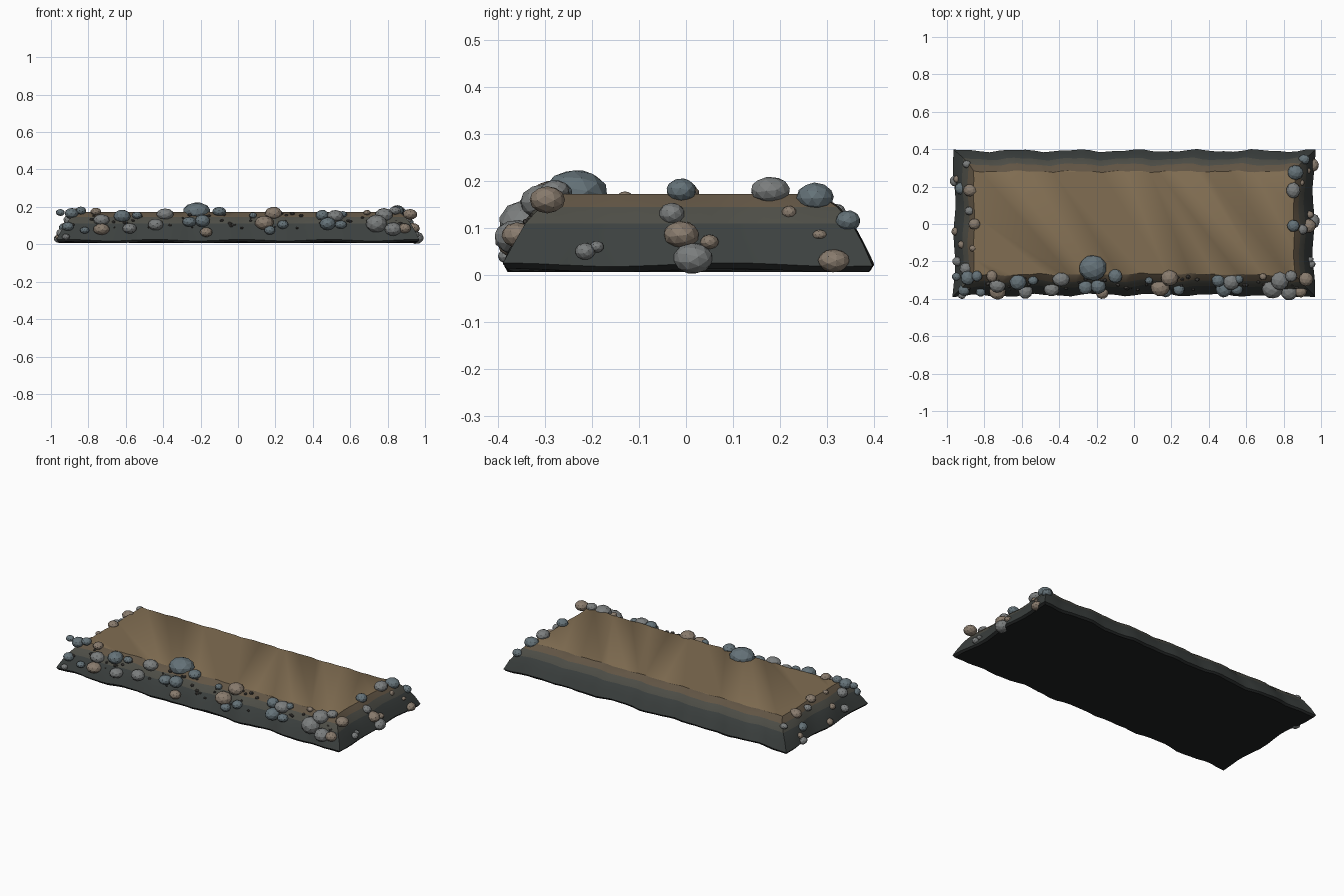
import bpy, bmesh, math, random
from mathutils import Vector, Matrix

if "Cube" in bpy.data.objects:
    bpy.data.objects.remove(bpy.data.objects["Cube"])

random.seed(4)


def material(name, rgb):
    m = bpy.data.materials.new(name)
    m.diffuse_color = (*rgb, 1)
    m.use_nodes = True
    m.node_tree.nodes["Principled BSDF"].inputs["Base Color"].default_value = m.diffuse_color
    return m


soil = [material("underside", (0.015, 0.017, 0.017)),
        material("dark_slate", (0.045, 0.052, 0.05)),
        material("grey_earth", (0.075, 0.075, 0.062)),
        material("dark_earth", (0.12, 0.09, 0.058)),
        material("brown_earth", (0.22, 0.155, 0.085))]
stone = [material("slate_stone", (0.13, 0.17, 0.19)),
         material("tan_stone", (0.25, 0.2, 0.155)),
         material("grey_stone", (0.2, 0.21, 0.21))]
dark_stone = material("dark_pebble", (0.06, 0.055, 0.05))

# Slope profile of the mound: half length, half width, height
PROFILE = [(0.955, 0.378, 0.010), (0.965, 0.386, 0.022), (0.945, 0.366, 0.065),
           (0.918, 0.342, 0.110), (0.890, 0.312, 0.145), (0.860, 0.275, 0.172)]


def slope(z, axis):
    """Half length (axis 0) or half width (axis 1) of the mound at height z."""
    z = min(max(z, PROFILE[1][2]), PROFILE[-1][2])
    for a, b in zip(PROFILE[1:], PROFILE[2:]):
        if z <= b[2]:
            t = (z - a[2]) / (b[2] - a[2])
            return a[axis] + t * (b[axis] - a[axis])


# Mound: stacked wavy rectangular rings
NX, NY = 40, 12
rect = ([(-1 + 2 * i / NX, -1) for i in range(NX)] + [(1, -1 + 2 * i / NY) for i in range(NY)]
        + [(1 - 2 * i / NX, 1) for i in range(NX)] + [(-1, 1 - 2 * i / NY) for i in range(NY)])
bm = bmesh.new()
rings = []
for k, (hx, hy, z) in enumerate(PROFILE):
    ring = []
    for u, v in rect:
        x, y = u * hx, v * hy
        amp = 0.006 if k < 5 else 0.003
        if abs(v) == 1:
            y += amp * math.sin(u * 19 + v + k * 0.3) + 0.003 * math.sin(u * 41)
            y += 0.006 if v > 0 else 0.008 * (1 - u * u)
        if abs(u) == 1:
            x += amp * math.sin(v * 7 + u + k * 0.4) - u * 0.006 * (1 - v * v)
        dz = 0.004 * math.sin(u * 13 + v * 5) if k < 2 else 0
        ring.append(bm.verts.new((x, y, z + dz)))
    rings.append(ring)
n = len(rect)
for k in range(len(rings) - 1):
    for i in range(n):
        j = (i + 1) % n
        f = bm.faces.new((rings[k][i], rings[k][j], rings[k + 1][j], rings[k + 1][i]))
        f.material_index = (0, 1, 1, 2, 3)[k]
        f.smooth = True
bm.faces.new(rings[0][::-1]).material_index = 0
bm.faces.new(rings[-1]).material_index = 4
me = bpy.data.meshes.new("earth_mound")
bm.to_mesh(me)
bm.free()
for m in soil:
    me.materials.append(m)
mound = bpy.data.objects.new("earth_mound", me)
bpy.context.collection.objects.link(mound)
bpy.context.view_layer.objects.active = mound
mound.select_set(True)
bpy.ops.object.shade_smooth_by_angle(angle=math.radians(35))


def rocks(name, items, mats, detail=2):
    """One object of faceted, slightly flattened stones: (x, y, z, radius)."""
    bm = bmesh.new()
    for x, y, z, r in items:
        sx, sy, sz = random.uniform(0.92, 1.08), random.uniform(0.88, 1.05), random.uniform(0.7, 0.82)
        mat = (Matrix.Translation((x, y, max(z, r * sz))) @ Matrix.Diagonal((sx, sy, sz, 1))
               @ Matrix.Rotation(random.uniform(0, 6.28), 4, Vector((0.3, 0.4, 1))))
        mi = random.randrange(len(mats))
        made = bmesh.ops.create_icosphere(bm, subdivisions=detail, radius=r, matrix=mat)
        for f in {f for v in made["verts"] for f in v.link_faces}:
            f.material_index = mi
    me = bpy.data.meshes.new(name)
    bm.to_mesh(me)
    bm.free()
    for m in mats:
        me.materials.append(m)
    bpy.context.collection.objects.link(bpy.data.objects.new(name, me))


# Front stones: x, z, radius, lying on the front slope
front = [(-.95, .17, .025), (-.89, .165, .04), (-.84, .18, .03), (-.76, .175, .03),
         (-.73, .13, .042), (-.73, .08, .042), (-.82, .075, .025), (-.91, .095, .03),
         (-.92, .04, .02), (-.62, .15, .048), (-.58, .085, .04), (-.54, .155, .025),
         (-.39, .16, .043), (-.44, .105, .042), (-.26, .12, .038), (-.19, .125, .042),
         (-.17, .065, .035), (-.10, .175, .036), (.08, .155, .02), (.19, .165, .048),
         (.14, .115, .05), (.24, .105, .032), (.17, .075, .03), (.45, .155, .038),
         (.52, .15, .045), (.48, .11, .045), (.56, .16, .025), (.55, .105, .032),
         (.69, .17, .02), (.74, .11, .06), (.78, .155, .05), (.83, .08, .05),
         (.84, .18, .03), (.92, .16, .04), (.89, .085, .036)]
rocks("front_stones", [(x, -slope(z, 1) - 0.004, z, r) for x, z, r in front]
      + [(-.22, -.235, .175, .07)], stone)

# End stones: y, z, radius, lying on each end slope
right_end = [(-.03, .13, .03), (-.01, .18, .033), (-.01, .085, .042), (.015, .035, .042),
             (.18, .18, .041), (.275, .165, .042), (.345, .115, .03), (.22, .133, .018),
             (.285, .085, .016), (.315, .03, .033), (-.215, .05, .024), (-.19, .06, .016),
             (.05, .07, .022)]
left_end = [(.23, .03, .03), (.19, .09, .034), (.18, .155, .038), (.0, .172, .03),
            (.07, .15, .024), (-.04, .04, .026), (-.11, .1, .022), (-.13, .165, .018),
            (.32, .135, .022), (-.2, .06, .028), (-.24, .13, .034), (.24, .06, .022)]
for name, s, data in (("right_end_stones", 1, right_end), ("left_end_stones", -1, left_end)):
    rocks(name, [(s * min(slope(z, 0) - 0.004 - 0.2 * max(0, z - .16), 0.998 - r * 1.05), y, z, r)
                 for y, z, r in data], stone)

# Tiny dark pebbles scattered over the front slope
pebbles = []
for i in range(60):
    z = random.uniform(0.085, 0.165)
    pebbles.append((random.uniform(-0.9, 0.9), -slope(z, 1) + 0.003, z, random.uniform(0.006, 0.013)))
rocks("front_pebbles", pebbles, [dark_stone], 1)
